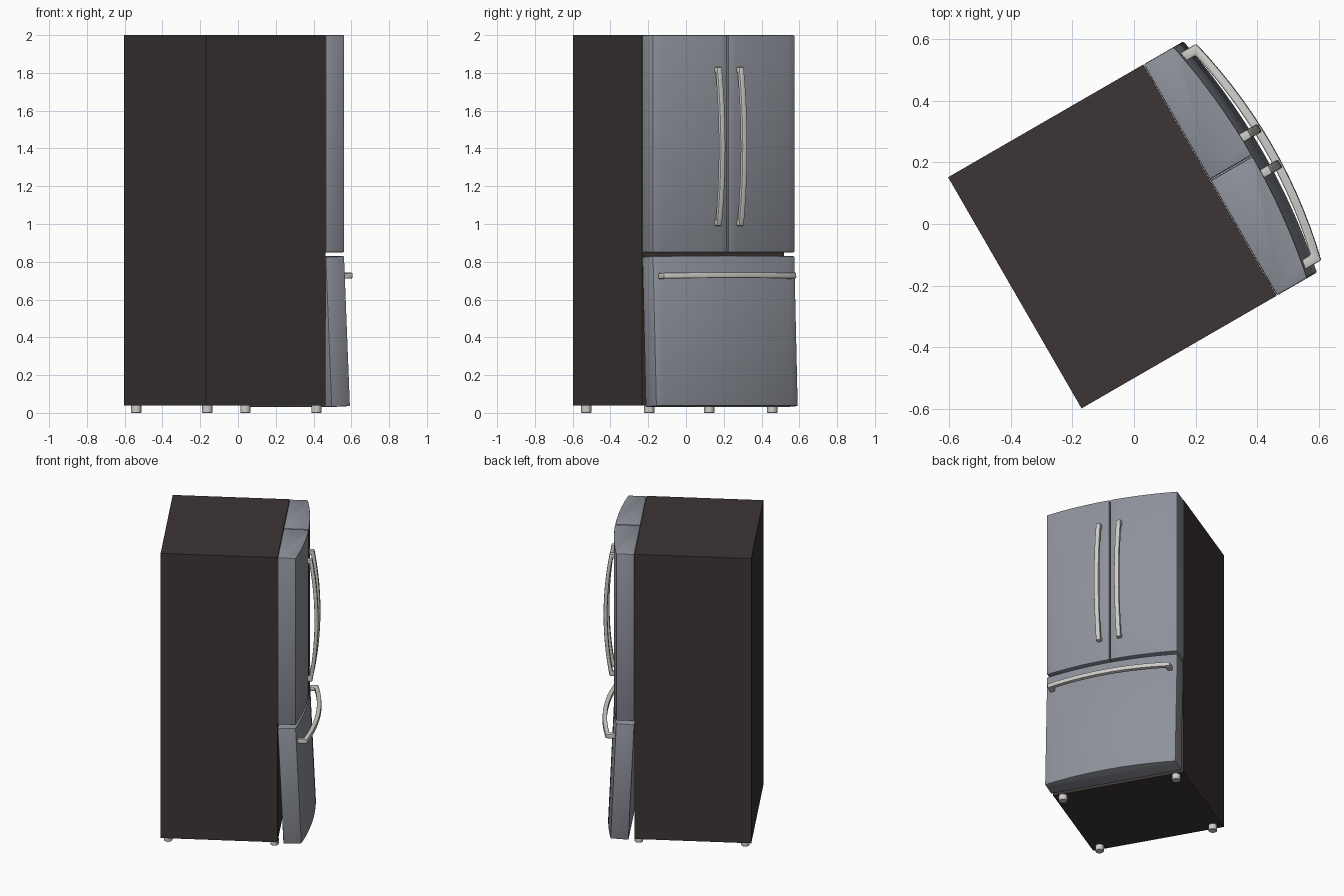
import bpy, bmesh, math
from mathutils import Matrix, Vector

if "Cube" in bpy.data.objects:
    bpy.data.objects.remove(bpy.data.objects["Cube"])

TURN = Matrix.Rotation(math.radians(30), 4, 'Z')      # whole fridge is turned
HALF = 0.4335                                         # half width
HINGE = Vector((0.285, 0, 0.825))
TILT = (Matrix.Translation(HINGE) @ Matrix.Rotation(math.radians(-2.6), 4, 'Y')
        @ Matrix.Translation(-HINGE))                 # drawer leans open


def material(name, rgb):
    m = bpy.data.materials.new(name)
    m.diffuse_color = (*rgb, 1)
    m.use_nodes = True
    m.node_tree.nodes["Principled BSDF"].inputs["Base Color"].default_value = m.diffuse_color
    return m


BROWN = material("dark_brown", (0.045, 0.036, 0.035))
STEEL = material("blue_grey_steel", (0.27, 0.285, 0.325))
SILVER = material("pale_silver", (0.62, 0.61, 0.58))


def finish(bm, name, mat, matrix, bevel=0.0, segments=2):
    """Round the sharp edges, place the mesh and make the object."""
    bmesh.ops.recalc_face_normals(bm, faces=bm.faces)
    if bevel:
        sharp = [e for e in bm.edges if e.calc_face_angle(0) > math.radians(40)]
        bmesh.ops.bevel(bm, geom=sharp, offset=bevel, segments=segments,
                        profile=0.5, affect='EDGES', clamp_overlap=True)
    bm.transform(matrix)
    me = bpy.data.meshes.new(name)
    bm.to_mesh(me)
    bm.free()
    me.materials.append(mat)
    me.shade_smooth()
    me.set_sharp_from_angle(angle=math.radians(35))
    ob = bpy.data.objects.new(name, me)
    bpy.context.collection.objects.link(ob)
    return ob


def prism(points, shift):
    """Extrude a closed outline along a vector."""
    bm = bmesh.new()
    face = bm.faces.new([bm.verts.new(p) for p in points])
    out = bmesh.ops.extrude_face_region(bm, geom=[face])
    verts = [g for g in out["geom"] if isinstance(g, bmesh.types.BMVert)]
    bmesh.ops.translate(bm, verts=verts, vec=shift)
    return bm


def front(y):
    """Bowed front of the doors."""
    return 0.444 - 0.044 * (y / HALF) ** 2


def panel(name, y0, y1, z0, z1, matrix, steps):
    pts = [(0.286, y1, z0), (0.286, y0, z0)]
    for i in range(steps + 1):
        y = y0 + (y1 - y0) * i / steps
        pts.append((front(y), y, z0))
    finish(prism(pts, (0, 0, z1 - z0)), name, STEEL, matrix, 0.006)


def handle_outline(half, end, mid, foot, thick, post, steps=14):
    """Bowed bar with a mounting post at each end: (along, depth) pairs."""
    def arc(t):
        return mid - (mid - end) * (t / half) ** 2
    outer = [-half + 2 * half * i / steps for i in range(steps + 1)]
    h = half - post
    inner = [h - 2 * h * i / steps for i in range(steps + 1)]
    return ([(t, arc(t)) for t in outer] + [(half, foot), (h, foot)]
            + [(t, arc(t) - thick) for t in inner] + [(-h, foot), (-half, foot)])


# cabinet
finish(prism([(-0.447, -HALF, 0.04), (0.285, -HALF, 0.04),
              (0.285, HALF, 0.04), (-0.447, HALF, 0.04)], (0, 0, 1.96)),
       "cabinet", BROWN, TURN)

# two upper doors and the leaning freezer drawer
panel("right_door", -HALF, -0.002, 0.85, 2.0, TURN, 10)
panel("left_door", 0.002, HALF, 0.85, 2.0, TURN, 10)
panel("freezer_drawer", -HALF, HALF, 0.03, 0.825, TURN @ TILT, 20)

# upright door handles
for name, y in (("right_door_handle", -0.067), ("left_door_handle", 0.067)):
    shape = handle_outline(0.42, 0.472, 0.51, 0.438, 0.024, 0.03)
    pts = [(d, y - 0.015, 1.41 + t) for t, d in shape]
    finish(prism(pts, (0, 0.03, 0)), name, SILVER, TURN, 0.005)

# wide drawer handle
shape = handle_outline(0.406, 0.463, 0.512, 0.395, 0.028, 0.032)
pts = [(d, t, 0.704) for t, d in shape]
finish(prism(pts, (0, 0, 0.03)), "drawer_handle", SILVER, TURN @ TILT, 0.005)

# feet
for dname, d in (("back", -0.405), ("front", 0.262)):
    for sname, y in (("right", -0.376), ("left", 0.376)):
        bm = bmesh.new()
        bmesh.ops.create_cone(bm, cap_ends=True, segments=16, radius1=0.027,
                              radius2=0.027, depth=0.042)
        finish(bm, f"{dname}_{sname}_foot", SILVER,
               TURN @ Matrix.Translation((d, y, 0.021)), 0.003, 1)
